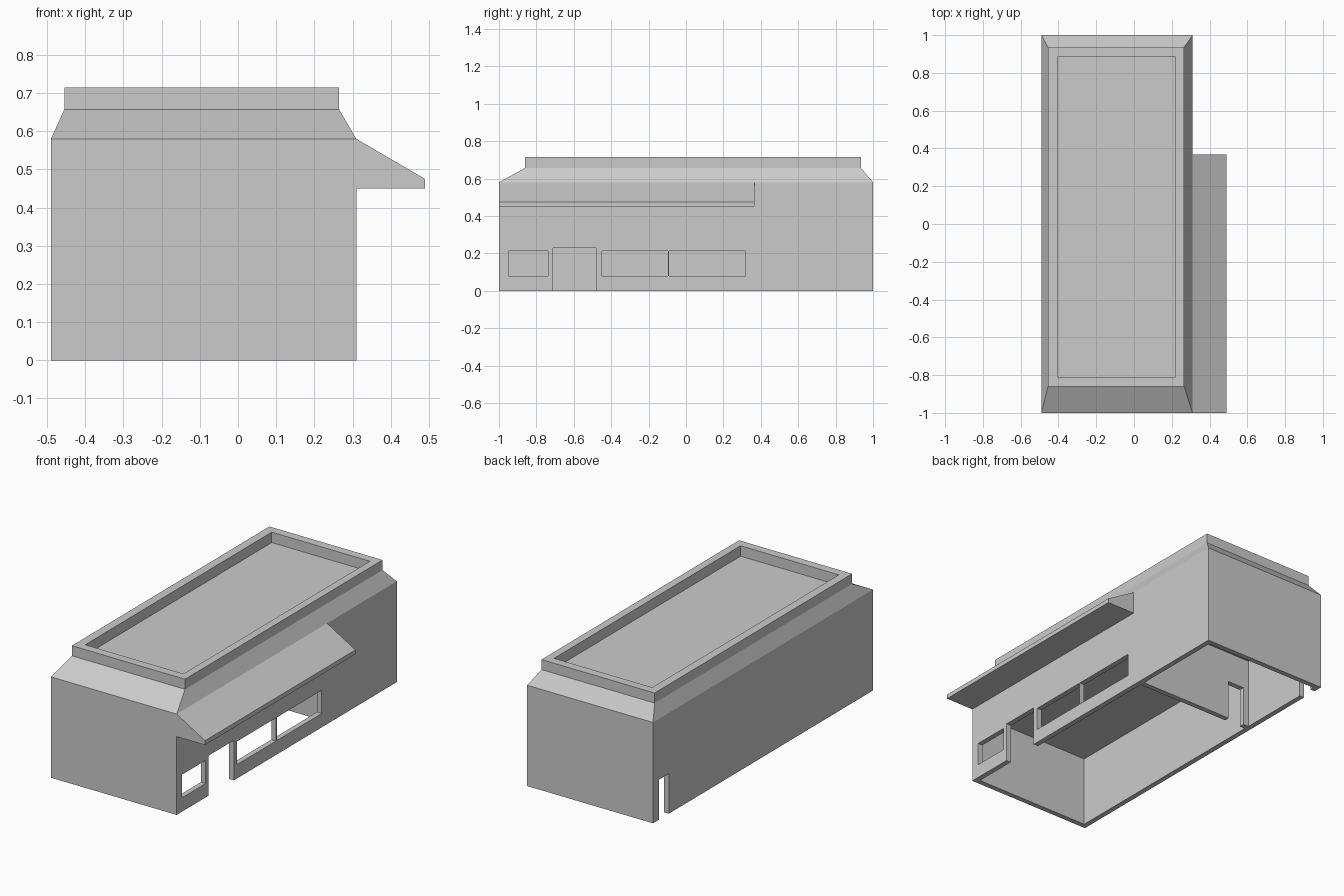
import bpy, bmesh

if "Cube" in bpy.data.objects:
    bpy.data.objects.remove(bpy.data.objects["Cube"])


def make_object(name, bm):
    bmesh.ops.recalc_face_normals(bm, faces=bm.faces)
    mesh = bpy.data.meshes.new(name)
    bm.to_mesh(mesh)
    bm.free()
    obj = bpy.data.objects.new(name, mesh)
    bpy.context.collection.objects.link(obj)
    return obj


def loft(name, rings):
    """Join equal-length point loops in order and cap both ends."""
    bm = bmesh.new()
    loops = [[bm.verts.new(p) for p in ring] for ring in rings]
    n = len(loops[0])
    for a, b in zip(loops, loops[1:]):
        for i in range(n):
            j = (i + 1) % n
            bm.faces.new((a[i], a[j], b[j], b[i]))
    bm.faces.new(loops[0])
    bm.faces.new(loops[-1])
    return make_object(name, bm)


def rect(x0, x1, y0, y1, z):
    return [(x0, y0, z), (x1, y0, z), (x1, y1, z), (x0, y1, z)]


def cut(target, x0, x1, y0, y1, z0, z1):
    """Subtract a box from the target and remove the cutter."""
    cutter = loft("cutter", [rect(x0, x1, y0, y1, z0), rect(x0, x1, y0, y1, z1)])
    cutter.hide_render = True
    mod = target.modifiers.new("cut", "BOOLEAN")
    mod.operation = "DIFFERENCE"
    mod.solver = "EXACT"
    mod.object = cutter
    bpy.context.view_layer.objects.active = target
    bpy.ops.object.modifier_apply(modifier=mod.name)
    bpy.data.objects.remove(cutter, do_unlink=True)


# Building shell: walls, sloped roof edge, parapet and sunken flat roof
building = loft("building_shell", [
    rect(-0.49, 0.31, -1, 1, 0),
    rect(-0.49, 0.31, -1, 1, 0.58),
    rect(-0.455, 0.265, -0.86, 0.935, 0.657),
    rect(-0.455, 0.265, -0.86, 0.935, 0.715),
    rect(-0.405, 0.22, -0.81, 0.885, 0.715),
    rect(-0.405, 0.22, -0.81, 0.885, 0.655),
])

# Front and back rooms, leaving a partition wall between them
CEILING = 0.41
for y0, y1 in ((-0.97, 0.39), (0.42, 0.97)):
    cut(building, -0.46, 0.28, y0, y1, -0.1, CEILING)

# Windows in the right wall
for y0, y1 in ((-0.95, -0.737), (-0.45, -0.097), (-0.09, 0.318)):
    cut(building, 0.2, 0.4, y0, y1, 0.08, 0.213)

# Doorways: right wall, left wall near the back, partition
cut(building, 0.2, 0.4, -0.71, -0.48, -0.1, 0.23)
cut(building, -0.6, -0.42, 0.855, 0.945, -0.1, 0.23)
cut(building, -0.425, -0.32, 0.36, 0.45, -0.1, 0.23)

# Sloped awning along the right wall
profile = [(0.31, 0.45), (0.49, 0.45), (0.49, 0.475), (0.31, 0.58)]
loft("awning", [[(x, y, z) for x, z in profile] for y in (-1, 0.367)])
